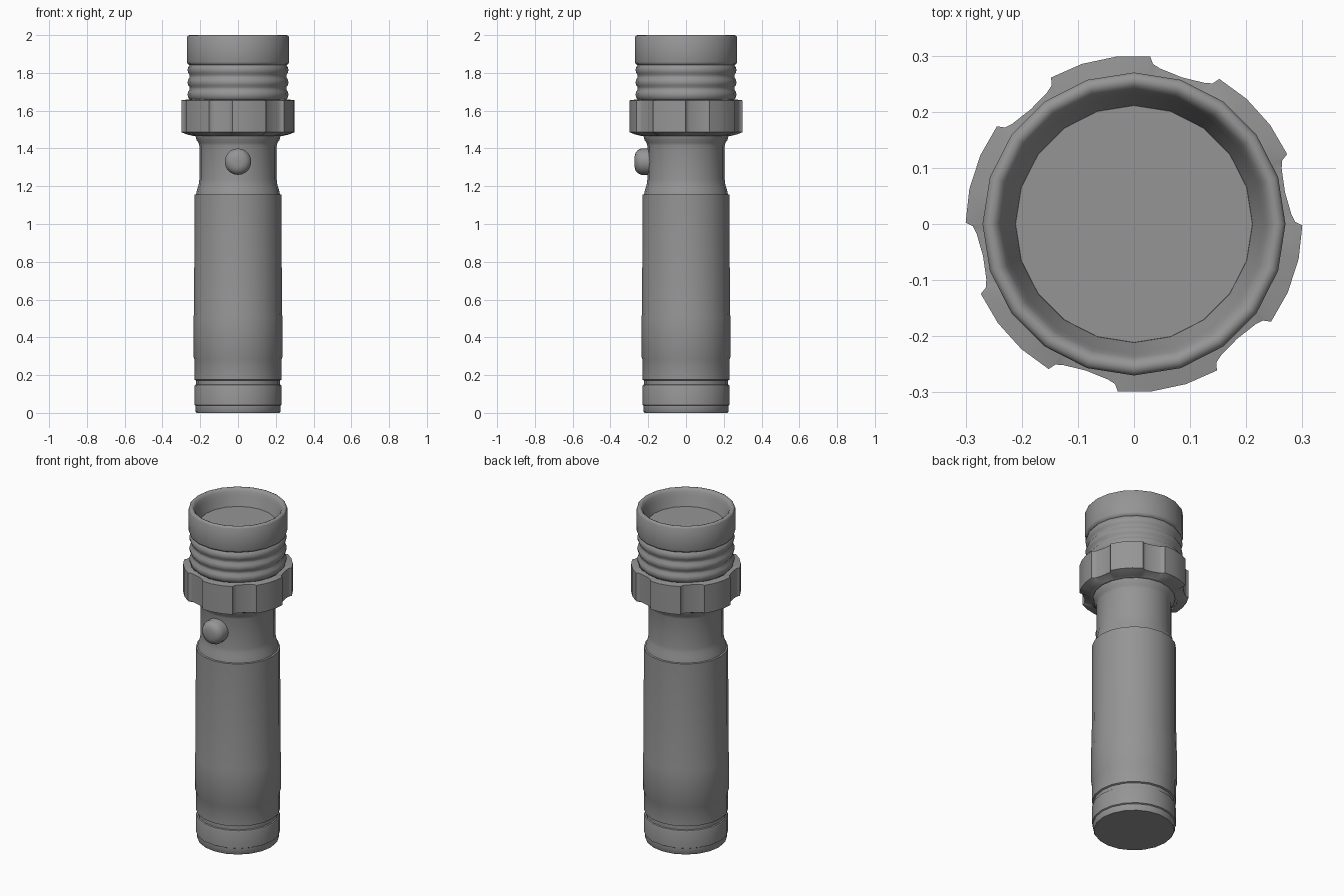
import bpy, bmesh, math
from mathutils import Matrix

if "Cube" in bpy.data.objects:
    bpy.data.objects.remove(bpy.data.objects["Cube"])

SIDES = 20
grey = bpy.data.materials.new("dark_grey")
grey.diffuse_color = (.3, .3, .3, 1)
grey.use_nodes = True
grey.node_tree.nodes["Principled BSDF"].inputs["Base Color"].default_value = grey.diffuse_color


def finish(name, bm, angle):
    bmesh.ops.recalc_face_normals(bm, faces=bm.faces)
    me = bpy.data.meshes.new(name)
    bm.to_mesh(me)
    bm.free()
    me.materials.append(grey)
    ob = bpy.data.objects.new(name, me)
    bpy.context.collection.objects.link(ob)
    bpy.ops.object.select_all(action='DESELECT')
    ob.select_set(True)
    bpy.context.view_layer.objects.active = ob
    bpy.ops.object.shade_smooth_by_angle(angle=math.radians(angle))
    return ob


def bridge(bm, rings):
    for a, b in zip(rings, rings[1:]):
        n = len(a)
        for i in range(n):
            j = (i + 1) % n
            bm.faces.new((a[i], a[j], b[j], b[i]))


def lathe(name, profile, matrix=None, cap_end=True, angle=40):
    """Revolve (radius, height) points around z."""
    bm = bmesh.new()
    rings = [[bm.verts.new((r * math.cos(2 * math.pi * i / SIDES),
                            r * math.sin(2 * math.pi * i / SIDES), z))
              for i in range(SIDES)] for r, z in profile]
    bridge(bm, rings)
    bm.faces.new(rings[0])
    if cap_end:
        bm.faces.new(rings[-1])
    if matrix:
        bm.transform(matrix)
    return finish(name, bm, angle)


# Tail cap with stepped foot
lathe("tail_cap", [(.22, 0), (.224, .006), (.224, .038), (.231, .042),
                   (.231, .138), (.228, .147), (.222, .15), (.222, .165)])

# Handle, shoulder step, neck and flare below the head
lathe("handle", [(.222, .16), (.222, .172), (.231, .176), (.231, .285), (.235, .295),
                 (.235, .51), (.232, .53), (.231, 1.155), (.222, 1.157), (.216, 1.185),
                 (.208, 1.21), (.205, 1.235), (.205, 1.415), (.209, 1.43),
                 (.22, 1.445), (.225, 1.467)])

# Head: collar, three rounded ribs, bezel and recessed reflector wall
head = [(.225, 1.467), (.24, 1.47), (.25, 1.48), (.25, 1.655)]
for z in (1.685, 1.75, 1.815):
    head += [(.256, z - .026), (.264, z - .015), (.267, z), (.264, z + .015), (.256, z + .026)]
head += [(.267, 1.848), (.27, 1.858), (.27, 1.99), (.265, 1.997), (.256, 2.0),
         (.246, 1.996), (.238, 1.983), (.231, 1.96), (.221, 1.93), (.211, 1.90)]
lathe("head", head, cap_end=False, angle=50)

# Lens
lathe("lens", [(.214, 1.892), (.211, 1.902)])

# Grip ring: six raised lobes with shallow scallops between them
lobe = [(-21.5, .281), (-18.8, .287), (-17.5, .30), (-6, .30), (6, .30),
        (17.5, .30), (18.8, .287), (21.5, .281), (30, .275)]
bm = bmesh.new()
rings = []
for z, inset in ((1.467, .06), (1.474, .03), (1.486, 0), (1.655, 0), (1.66, .04)):
    ring = []
    for k in range(6):
        for a, r in lobe:
            t = math.radians(42 + 60 * k + a)
            rr = max(r - inset, .238)
            ring.append(bm.verts.new((rr * math.cos(t), rr * math.sin(t), z)))
    rings.append(ring)
bridge(bm, rings)
finish("grip_ring", bm, 40)

# Domed push button on the front of the neck
lathe("button", [(.07, .19), (.07, .238), (.062, .254), (.048, .267), (.028, .272), (.004, .273)],
      matrix=Matrix.Translation((0, 0, 1.33)) @ Matrix.Rotation(math.pi / 2, 4, 'X'))
